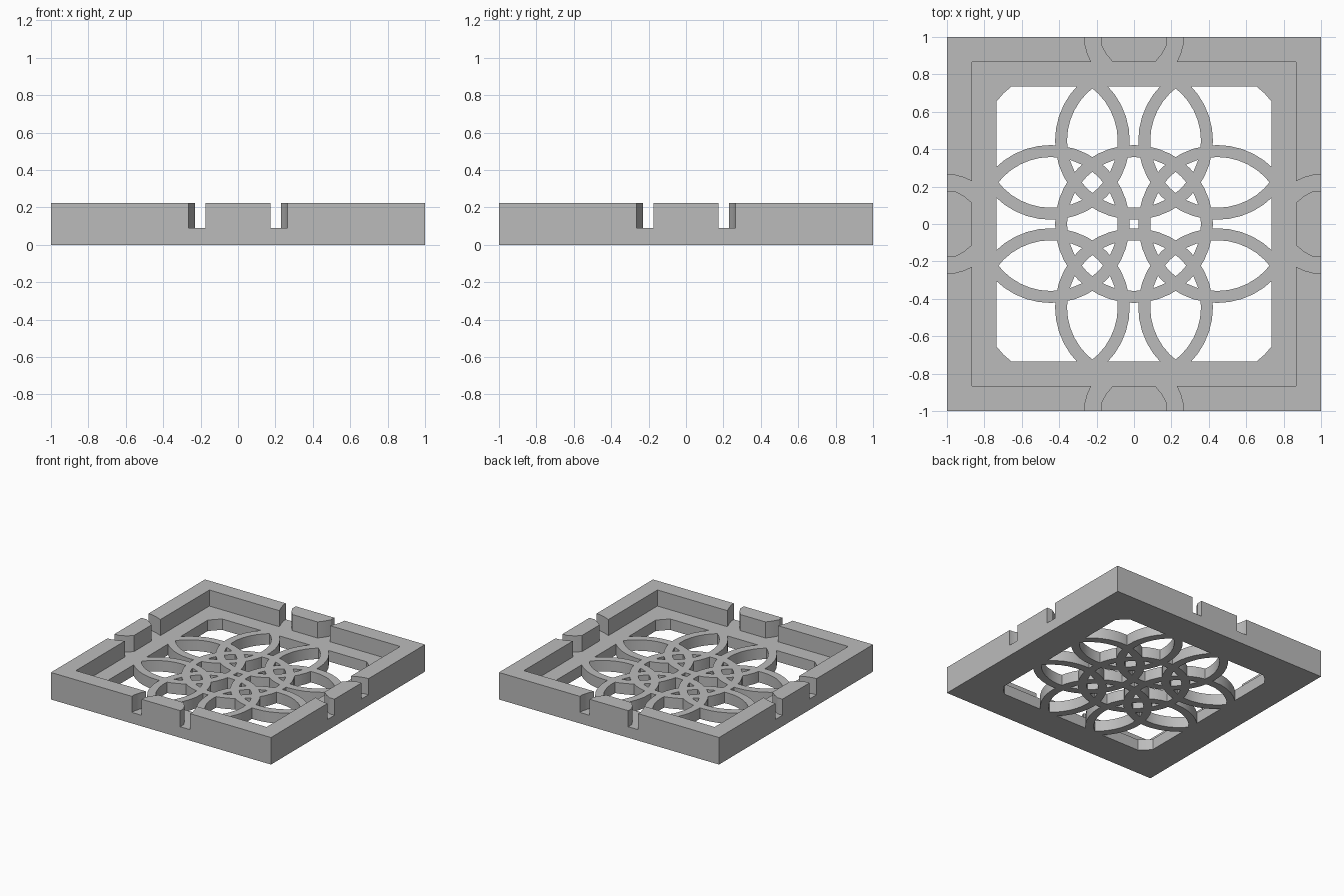
import bpy
import bmesh
from math import cos, sin, pi
from mathutils import Matrix, Vector

cube = bpy.data.objects.get("Cube")
if cube:
    bpy.data.objects.remove(cube, do_unlink=True)

BASE_TOP, RIM_TOP = 0.09, 0.222
RIM_IN, OPENING = 0.867, 0.735
SPACING, R_IN, R_OUT, SEGMENTS = 0.445, 0.358, 0.422, 40

stone = bpy.data.materials.new("stone grey")
stone.use_nodes = True
GREY = (0.5, 0.5, 0.5, 1)
stone.diffuse_color = GREY
stone.node_tree.nodes["Principled BSDF"].inputs["Base Color"].default_value = GREY


def make_object(name, bm):
    bmesh.ops.recalc_face_normals(bm, faces=bm.faces)
    mesh = bpy.data.meshes.new(name)
    bm.to_mesh(mesh)
    bm.free()
    mesh.materials.append(stone)
    obj = bpy.data.objects.new(name, mesh)
    bpy.context.collection.objects.link(obj)
    return obj


def prism(name, outline, bottom, top, matrix=Matrix()):
    """Extrude a flat outline between two heights."""
    bm = bmesh.new()
    face = bm.faces.new([bm.verts.new((x, y, bottom)) for x, y in outline])
    ext = bmesh.ops.extrude_face_region(bm, geom=[face])["geom"]
    moved = [v for v in ext if isinstance(v, bmesh.types.BMVert)]
    bmesh.ops.translate(bm, verts=moved, vec=Vector((0, 0, top - bottom)))
    bm.transform(matrix)
    return make_object(name, bm)


def band(name, outer, inner, bottom, top, center=(0, 0)):
    """Closed band between two matching outlines."""
    bm = bmesh.new()
    loops = [[bm.verts.new((x + center[0], y + center[1], z)) for x, y in pts]
             for pts, z in ((outer, bottom), (outer, top), (inner, top), (inner, bottom))]
    n = len(outer)
    for a, b in zip(loops, loops[1:] + loops[:1]):
        for i in range(n):
            j = (i + 1) % n
            bm.faces.new((a[i], a[j], b[j], b[i]))
    return make_object(name, bm)


def square(s):
    return [(s, s), (-s, s), (-s, -s), (s, -s)]


def circle(r):
    return [(r * cos(2 * pi * i / SEGMENTS), r * sin(2 * pi * i / SEGMENTS))
            for i in range(SEGMENTS)]


# Flat base frame with a square opening
tile = band("lattice_tile", square(1), square(OPENING), 0, BASE_TOP)

# Lattice of nine interlaced rings filling the opening
parts = [band("lattice_ring", circle(R_OUT), circle(R_IN), 0, BASE_TOP,
              (SPACING * i, SPACING * j))
         for i in (-1, 0, 1) for j in (-1, 0, 1)]

# Raised rim: four corners and four centre blocks, parted by flared slots
slot_side = [(0.265, 1), (0.265, 0.97), (0.25, 0.915), (0.23, RIM_IN)]
corner = slot_side + [(RIM_IN, RIM_IN)] + [(y, x) for x, y in reversed(slot_side)] + [(1, 1)]
block_side = [(0.175, 1), (0.175, 0.955), (0.15, 0.91), (0.115, RIM_IN)]
block = block_side + [(-x, y) for x, y in reversed(block_side)]
for k in range(4):
    turn = Matrix.Rotation(k * pi / 2, 4, "Z")
    parts.append(prism("rim_corner", corner, 0, RIM_TOP, turn))
    parts.append(prism("rim_block", block, 0, RIM_TOP, turn))

# Weld everything into one solid
bpy.ops.object.select_all(action="DESELECT")
tile.select_set(True)
bpy.context.view_layer.objects.active = tile
for part in parts:
    mod = tile.modifiers.new("weld", "BOOLEAN")
    mod.operation = "UNION"
    mod.solver = "EXACT"
    mod.object = part
    bpy.ops.object.modifier_apply(modifier=mod.name)
    bpy.data.objects.remove(part, do_unlink=True)

bpy.ops.object.shade_smooth_by_angle(angle=pi / 9)
